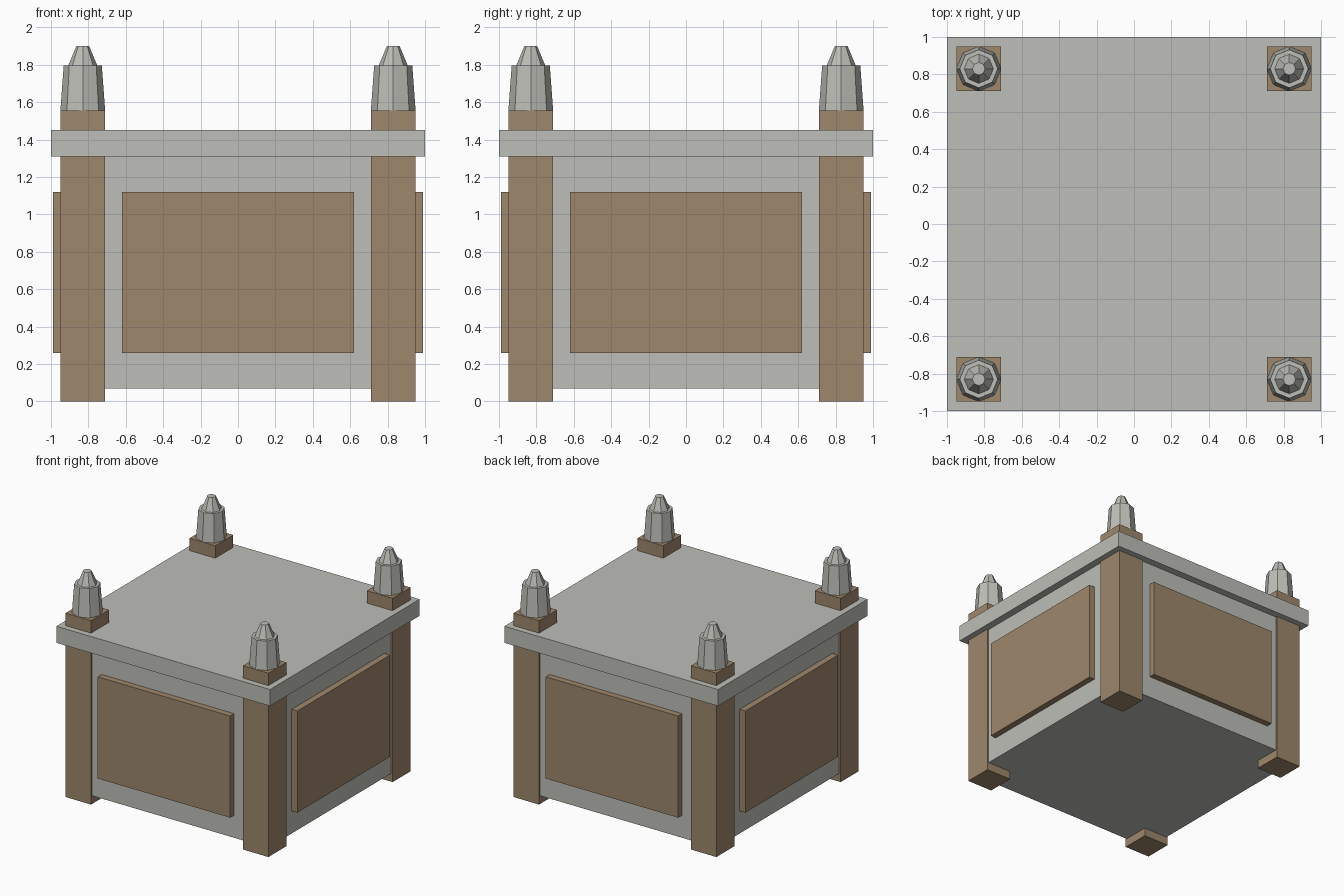
import bpy
import bmesh
import math
from mathutils import Matrix

cube = bpy.data.objects.get("Cube")
if cube:
    bpy.data.objects.remove(cube, do_unlink=True)


def make_material(name, color):
    mat = bpy.data.materials.new(name)
    mat.use_nodes = True
    mat.diffuse_color = color
    mat.node_tree.nodes["Principled BSDF"].inputs["Base Color"].default_value = color
    return mat


STONE = make_material("pale grey stone", (0.515, 0.515, 0.479, 1))
WOOD = make_material("tan wood", (0.342, 0.242, 0.150, 1))


def add_object(name, bm, mat):
    bmesh.ops.recalc_face_normals(bm, faces=bm.faces)
    mesh = bpy.data.meshes.new(name)
    bm.to_mesh(mesh)
    bm.free()
    mesh.materials.append(mat)
    obj = bpy.data.objects.new(name, mesh)
    bpy.context.collection.objects.link(obj)
    return obj


def box(name, low, high, mat):
    """Axis-aligned box between two corners."""
    bm = bmesh.new()
    size = [b - a for a, b in zip(low, high)]
    middle = [(a + b) / 2 for a, b in zip(low, high)]
    bmesh.ops.create_cube(bm, size=1, matrix=Matrix.Translation(middle) @ Matrix.Diagonal((*size, 1)))
    return add_object(name, bm, mat)


def lathe(name, x, y, profile, sides, mat):
    """Low-poly turned solid from (radius, height) rings."""
    bm = bmesh.new()
    rings = []
    for radius, z in profile:
        angles = [math.tau * i / sides for i in range(sides)]
        rings.append([bm.verts.new((x + radius * math.cos(a), y + radius * math.sin(a), z)) for a in angles])
    for lower, upper in zip(rings, rings[1:]):
        for i in range(sides):
            j = (i + 1) % sides
            bm.faces.new((lower[i], lower[j], upper[j], upper[i]))
    bm.faces.new(rings[0][::-1])
    bm.faces.new(rings[-1])
    return add_object(name, bm, mat)


# Main body and overhanging lid slab
BODY = 0.937
box("body", (-BODY, -BODY, 0.07), (BODY, BODY, 1.33), STONE)
box("lid_slab", (-1, -1, 1.31), (1, 1, 1.45), STONE)

# Raised panel on each side
for i, side in enumerate(("front", "left", "back", "right")):
    panel = box(side + "_panel", (-0.62, -0.99, 0.26), (0.62, -BODY + 0.01, 1.12), WOOD)
    panel.data.transform(Matrix.Rotation(i * math.pi / 2, 4, "Z"))

# Corner posts, each topped by a faceted finial
POST = 0.83
HALF = 0.12
FINIAL = [(0.12, 1.55), (0.102, 1.795), (0.078, 1.795), (0.034, 1.9)]
for y_name, sy in (("front", -1), ("back", 1)):
    for x_name, sx in (("left", 1), ("right", -1)):
        x, y = sx * POST, sy * POST
        corner = y_name + "_" + x_name
        box(corner + "_post", (x - HALF, y - HALF, 0), (x + HALF, y + HALF, 1.555), WOOD)
        lathe(corner + "_finial", x, y, FINIAL, 8, STONE)
